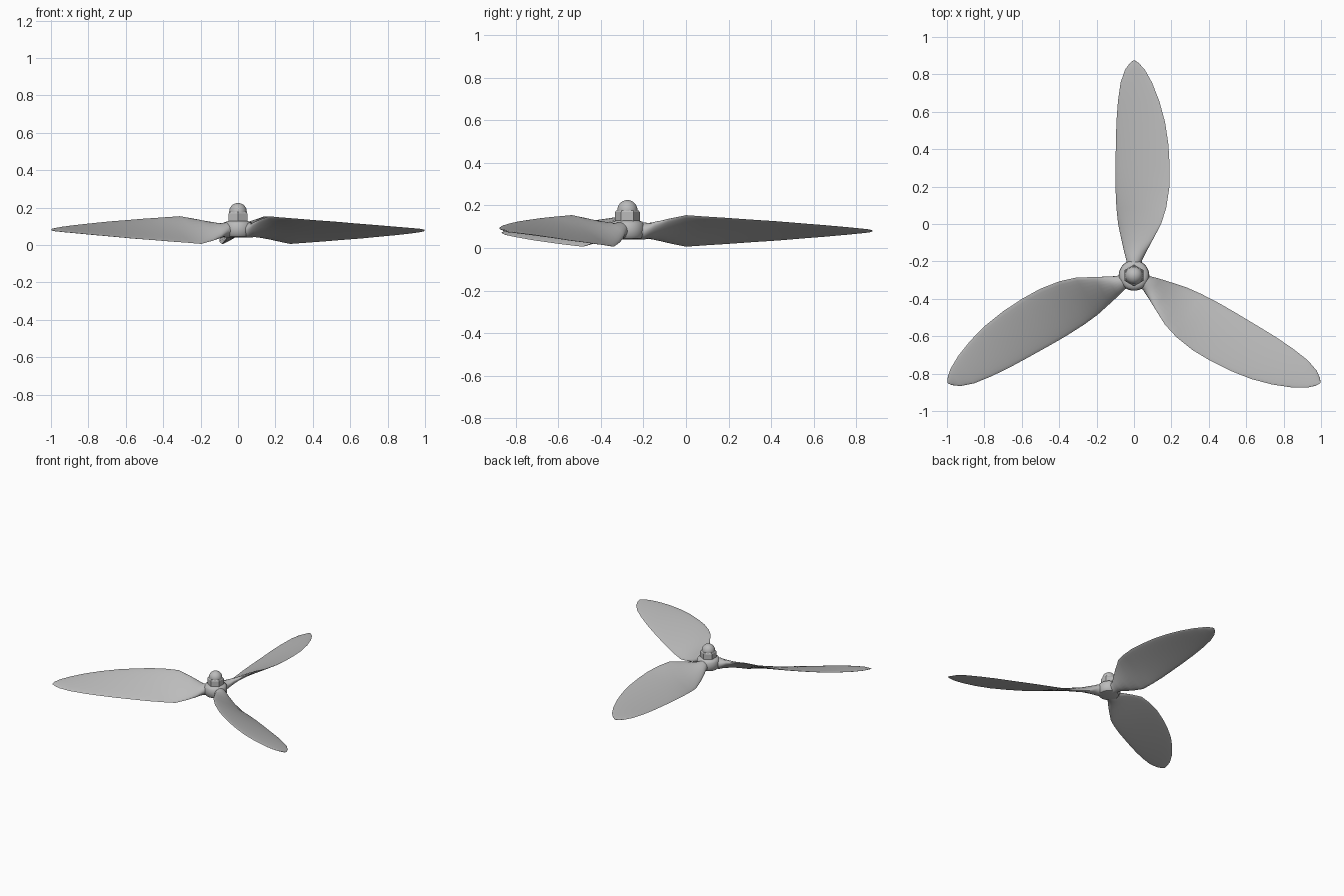
import bpy, bmesh
from math import pi, sin, cos, radians, hypot

cube = bpy.data.objects.get("Cube")
if cube:
    bpy.data.objects.remove(cube)

HUB_Y, MID_Z = -0.275, 0.08

grey = bpy.data.materials.new("plain grey")
grey.use_nodes = True
grey.diffuse_color = (0.5, 0.5, 0.5, 1)
grey.node_tree.nodes["Principled BSDF"].inputs["Base Color"].default_value = (0.5, 0.5, 0.5, 1)


def loft(name, rings, angle=0, sharp=35):
    """Skin a list of closed rings, cap both ends, and place on the hub axis."""
    bm = bmesh.new()
    loops = [[bm.verts.new(p) for p in ring] for ring in rings]
    for a, b in zip(loops, loops[1:]):
        n = len(a)
        for i in range(n):
            bm.faces.new((a[i], a[(i + 1) % n], b[(i + 1) % n], b[i]))
    bm.faces.new(loops[0][::-1])
    bm.faces.new(loops[-1])
    bmesh.ops.recalc_face_normals(bm, faces=bm.faces)
    mesh = bpy.data.meshes.new(name)
    bm.to_mesh(mesh)
    bm.free()
    mesh.materials.append(grey)
    ob = bpy.data.objects.new(name, mesh)
    bpy.context.collection.objects.link(ob)
    ob.location = (0, HUB_Y, 0)
    ob.rotation_euler.z = angle
    bpy.ops.object.select_all(action="DESELECT")
    ob.select_set(True)
    bpy.context.view_layer.objects.active = ob
    bpy.ops.object.shade_smooth_by_angle(angle=radians(sharp))
    return ob


def lathe(name, profile, sides=32, sharp=35):
    rings = [[(r * sin(2 * pi * i / sides), r * cos(2 * pi * i / sides), z)
              for i in range(sides)] for r, z in profile]
    return loft(name, rings, sharp=sharp)


# Blade stations: distance from hub, low edge, high edge, half rise, half thickness
STATIONS = [
    (0.00, -0.040, 0.040, 0.000, 0.040),
    (0.08, -0.040, 0.042, 0.008, 0.040),
    (0.13, -0.052, 0.066, 0.036, 0.028),
    (0.19, -0.067, 0.100, 0.055, 0.016),
    (0.275, -0.085, 0.145, 0.074, 0.010),
    (0.36, -0.094, 0.172, 0.068, 0.009),
    (0.47, -0.099, 0.189, 0.061, 0.009),
    (0.58, -0.099, 0.191, 0.053, 0.008),
    (0.70, -0.097, 0.184, 0.045, 0.008),
    (0.82, -0.094, 0.166, 0.035, 0.007),
    (0.93, -0.086, 0.136, 0.026, 0.007),
    (1.03, -0.072, 0.097, 0.017, 0.006),
    (1.10, -0.048, 0.058, 0.010, 0.005),
    (1.135, -0.022, 0.026, 0.006, 0.004),
    (1.15, -0.004, 0.004, 0.002, 0.002),
]


def blade_section(r, low, high, rise, thick, n=24):
    """Lens-shaped section spanning the two edges of the blade."""
    half = (high - low) / 2
    length = hypot(half, rise)
    ring = []
    for i in range(n):
        a = 2 * pi * i / n
        c, t = cos(a), sin(a) * thick
        ring.append(((low + high) / 2 + c * half - t * rise / length, r,
                     MID_Z + c * rise + t * half / length))
    return ring


for side, turn in (("rear", 0), ("left", -120), ("right", 120)):
    loft(side + "_blade", [blade_section(*s) for s in STATIONS], radians(turn), 50)

# Rounded hub, hexagonal nut and domed cap
lathe("hub", [(0.045, 0.04), (0.068, 0.045), (0.08, 0.06), (0.082, 0.085),
              (0.08, 0.11), (0.07, 0.123), (0.055, 0.128)])
lathe("hex_nut", [(0.058, 0.12), (0.058, 0.168), (0.052, 0.177)], sides=6, sharp=20)
dome = [(0.047 * cos(a * pi / 18), 0.178 + 0.047 * sin(a * pi / 18)) for a in range(9)]
lathe("domed_cap", [(0.047, 0.17)] + dome + [(0.001, 0.225)])
